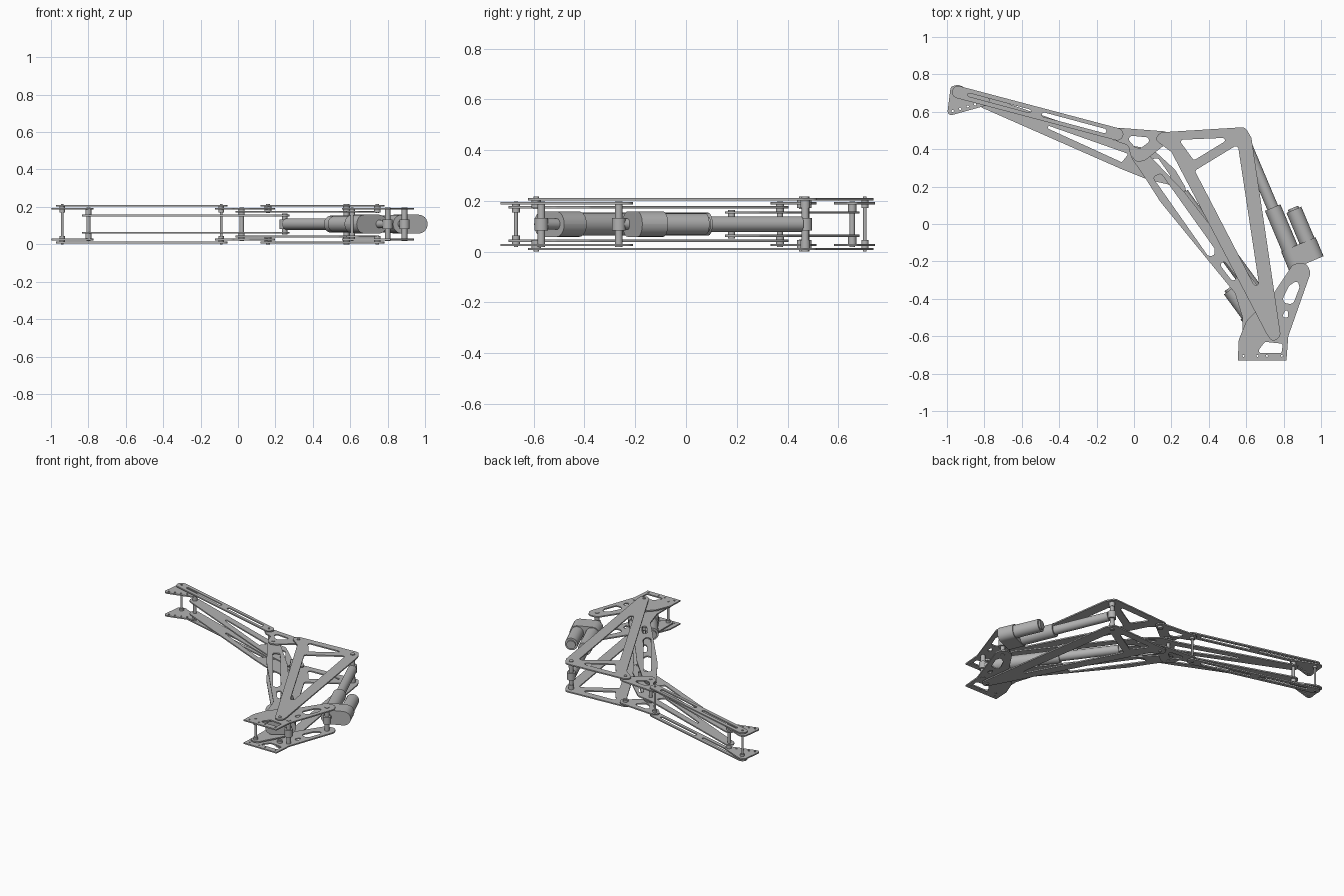
import bpy, bmesh, math
from mathutils import Vector, Matrix

if "Cube" in bpy.data.objects:
    bpy.data.objects.remove(bpy.data.objects["Cube"])

MID = 0.108      # height of the symmetry plane
THICK = 0.009    # plate thickness

steel = bpy.data.materials.new("light_grey_steel")
steel.use_nodes = True
steel.diffuse_color = (0.45, 0.45, 0.45, 1)
steel.node_tree.nodes["Principled BSDF"].inputs["Base Color"].default_value = (0.45, 0.45, 0.45, 1)


def fillet(points, radius, steps=6):
    """Round every corner of a closed polygon with a true arc."""
    result = []
    pts = [Vector(p) for p in points]
    for i, corner in enumerate(pts):
        before = pts[i - 1] - corner
        after = pts[(i + 1) % len(pts)] - corner
        half = before.angle(after) / 2
        if half > 1.5:
            result.append(corner)
            continue
        reach = min(radius / math.tan(half), 0.499 * before.length, 0.499 * after.length)
        r = reach * math.tan(half)
        bisector = (before.normalized() + after.normalized()).normalized()
        centre = corner + bisector * (r / math.sin(half))
        start = corner + before.normalized() * reach - centre
        turn = start.angle_signed(corner + after.normalized() * reach - centre)
        for k in range(steps + 1):
            result.append(centre + Matrix.Rotation(-turn * k / steps, 2) @ start)
    return result


def bar(a, b, r):
    """Outline of a straight bar with round ends."""
    a, b = Vector(a), Vector(b)
    along = (b - a).normalized() * r
    side = Vector((-along.y, along.x))
    return fillet([a - along - side, b + along - side, b + along + side, a - along + side], r)


def prism(name, loops, depth, matrix):
    """Extrude an outline with holes into a solid, centred on its plane."""
    curve = bpy.data.curves.new(name, "CURVE")
    curve.dimensions = "2D"
    curve.fill_mode = "BOTH"
    curve.extrude = depth / 2
    for loop in loops:
        spline = curve.splines.new("POLY")
        spline.points.add(len(loop) - 1)
        for point, p in zip(spline.points, loop):
            point.co = (p[0], p[1], 0, 1)
        spline.use_cyclic_u = True
    temp = bpy.data.objects.new(name, curve)
    mesh = bpy.data.meshes.new_from_object(temp)
    bpy.data.objects.remove(temp)
    bm = bmesh.new()
    bm.from_mesh(mesh)
    bmesh.ops.remove_doubles(bm, verts=bm.verts, dist=0.0001)
    bmesh.ops.recalc_face_normals(bm, faces=bm.faces)
    bm.to_mesh(mesh)
    bm.free()
    return finish(name, mesh, matrix)


def finish(name, mesh, matrix):
    mesh.materials.clear()
    mesh.materials.append(steel)
    mesh.shade_smooth()
    mesh.set_sharp_from_angle(angle=math.radians(35))
    obj = bpy.data.objects.new(name, mesh)
    obj.matrix_world = matrix
    bpy.context.collection.objects.link(obj)
    return obj


def rod(name, r, start, end, frame, x=0):
    """Cylinder along the local z axis of a frame."""
    mesh = bpy.data.meshes.new(name)
    bm = bmesh.new()
    bmesh.ops.create_cone(bm, cap_ends=True, segments=24, radius1=r, radius2=r, depth=end - start,
                          matrix=Matrix.Translation((x, 0, (start + end) / 2)))
    bm.to_mesh(mesh)
    bm.free()
    return finish(name, mesh, frame)


def plate_pair(name, loops, offset):
    for label, sign in (("top", 1), ("bottom", -1)):
        prism(f"{name}_{label}", loops, THICK, Matrix.Translation((0, 0, MID + sign * offset)))


def pin(name, at, r, reach, inner=None, collar=0):
    """Pin through both plates, or two stubs when an inner limit is given."""
    base = Matrix.Translation((at[0], at[1], MID))
    if inner is None:
        rod(name, r, -reach, reach, base)
    else:
        rod(name + "_top", r, inner, reach, base)
        rod(name + "_bottom", r, -reach, -inner, base)
    if collar:
        for sign in (1, -1):
            low, high = sorted((sign * (reach - 0.045), sign * (reach - 0.012)))
            rod(f"{name}_collar_{'top' if sign > 0 else 'bottom'}", collar, low, high, base)


# Pivots
tip, fork = (-.94, .705), (-.8, .655)
link_end, elbow, knee = (-.09, .48), (.02, .37), (.16, .455)
lever, apex = (.25, .18), (.58, .47)
frame_foot, boom_foot = (.745, -.59), (.61, -.67)
ram_foot, lift_foot = (.8, -.57), (.89, -.265)

# Layer offsets from the symmetry plane
OUTER, SECOND, THIRD, INNER = .098, .082, .066, .046

# Upper link with two long slots
plate_pair("upper_link", [bar(tip, link_end, .033),
                          bar((-.88, .69), (-.56, .604), .009),
                          bar((-.48, .584), (-.16, .498), .012)], OUTER)

# Tip bracket with small bolt holes
bracket = fillet([(-1, .575), (-.98, .735), (-.94, .745), (-.765, .67), (-.785, .635)], .02)
bolts = [bar((x, .3 * x + .895), (x + .001, .3 * x + .895), .006) for x in (-.97, -.93, -.89, -.85)]
plate_pair("tip_bracket", [bracket] + bolts, SECOND)

# Forearm with a tapering window and a curved lever
forearm = fillet([(-.84, .655), (-.81, .69), (-.02, .42), (.1, .4), (.22, .29), (.285, .18), (.24, .14),
                  (.19, .21), (.08, .235), (-.07, .295), (-.82, .625)], .035)
window = fillet([(-.62, .583), (-.03, .375), (-.065, .33)], .008)
slit = fillet([(.09, .35), (.13, .35), (.2, .25), (.17, .25)], .01)
plate_pair("forearm", [forearm, window, slit], INNER)

# Rocker joining link, boom and frame
rocker = fillet([(-.135, .485), (-.09, .515), (.17, .495), (.21, .455), (.16, .42), (.06, .34),
                 (.015, .33), (-.02, .37), (-.03, .42), (-.09, .44)], .03)
rocker_hole = fillet([(-.05, .475), (.11, .46), (.035, .405), (.005, .41)], .02)
plate_pair("rocker", [rocker, rocker_hole], SECOND)

# Main boom with long windows
boom = fillet([(.02, .415), (.07, .38), (.27, .17), (.7, -.38), (.74, -.52), (.64, -.7), (.58, -.7),
               (.58, -.5), (.54, -.37), (.14, .12), (.07, .23), (-.025, .37)], .035)
boom_window = fillet([(.1, .25), (.145, .27), (.43, -.13), (.43, -.17), (.395, -.17)], .015)
plate_pair("main_boom", [boom, boom_window, bar((.48, -.22), (.53, -.285), .016)], THIRD)

# Triangular frame with a cross strut
outline = fillet([(.11, .452), (.14, .49), (.595, .518), (.628, .46), (.785, -.6), (.74, -.635), (.705, -.58),
                  (.2, .385)], .035)
upper_hole = fillet([(.24, .45), (.52, .462), (.32, .34)], .012)
lower_hole = fillet([(.325, .285), (.555, .425), (.68, -.4)], .015)
plate_pair("triangle_frame", [outline, upper_hole, lower_hole], OUTER)

# Base plates
base = fillet([(.555, -.73), (.815, -.73), (.825, -.6), (.945, -.26), (.92, -.205), (.85, -.215),
               (.74, -.38), (.6, -.52), (.56, -.62)], .04)
base[:7] = [Vector((.555, -.73))]
base[1:8] = [Vector((.815, -.73))]
base_holes = [fillet([(.875, -.3), (.83, -.33), (.785, -.42), (.85, -.43), (.885, -.34)], .025),
              fillet([(.82, -.44), (.79, -.5), (.825, -.5)], .01),
              fillet([(.655, -.69), (.79, -.69), (.795, -.64), (.7, -.63)], .012)]
base_bolts = [bar((x, -.705), (x + .001, -.705), .005) for x in (.585, .66, .71, .79)]
plate_pair("base_plate", [base] + base_holes + base_bolts, SECOND)

# Pins
pin("tip_pin", tip, .007, MID, collar=.014)
pin("fork_pin", fork, .011, .09, collar=.016)
pin("link_pin", link_end, .007, MID, collar=.015)
pin("elbow_pin", elbow, .012, .09, collar=.016)
pin("knee_pin", knee, .01, MID, inner=.06, collar=.018)
pin("lever_pin", lever, .014, .056)
pin("apex_pin", apex, .015, MID, collar=.019)
pin("frame_foot_pin", frame_foot, .01, MID, inner=.06, collar=.018)
pin("boom_foot_pin", boom_foot, .008, .09, collar=.015)
pin("ram_foot_pin", ram_foot, .015, .09)
pin("lift_foot_pin", lift_foot, .015, .09)


def actuator(name, head, foot, gear, motor, side):
    """Electric ram: rod, tube, gearbox and a motor lying beside the tube."""
    a, b = Vector((*head, MID)), Vector((*foot, MID))
    length = (b - a).length
    axis = (b - a).normalized()
    across = Vector((-axis.y, axis.x, 0)) * side
    frame = Matrix((across, axis.cross(across), axis)).transposed().to_4x4()
    frame.translation = a
    rod(name + "_rod", .031, .02, .43, frame)
    rod(name + "_tube", .045, .415, gear, frame)
    housing = bar((0, 0), (.1, 0), .05)
    prism(name + "_gearbox", [housing], .11, frame @ Matrix.Translation((0, 0, gear + .055)))
    rod(name + "_motor", .043, gear - motor, gear, frame, .1)
    rod(name + "_motor_cap", .03, gear - motor - .012, gear - motor, frame, .1)
    rod(name + "_clevis", .022, gear + .1, length, frame)
    for end, at in (("head", a), ("foot", b)):
        rod(f"{name}_{end}_eye", .027, -.025, .025, Matrix.Translation(at))


# Actuators
actuator("lift_actuator", apex, lift_foot, .65, .18, 1)
actuator("forearm_actuator", lever, ram_foot, .745, .16, -1)
